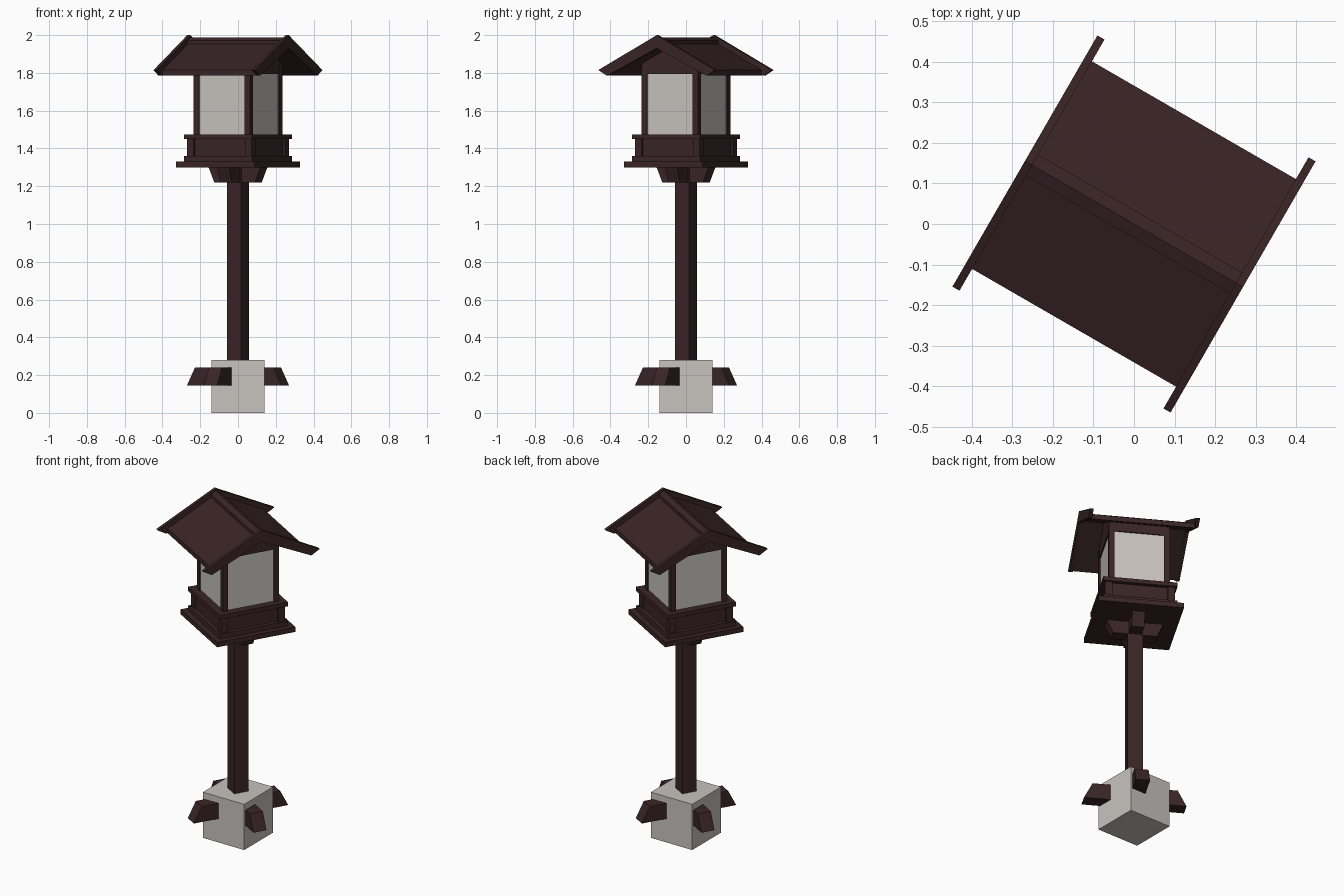
import bpy, math
from mathutils import Matrix

if "Cube" in bpy.data.objects:
    bpy.data.objects.remove(bpy.data.objects["Cube"])

TURN = Matrix.Rotation(math.radians(-30), 4, 'Z')


def material(name, rgb):
    m = bpy.data.materials.new(name)
    m.diffuse_color = (*rgb, 1)
    m.use_nodes = True
    m.node_tree.nodes["Principled BSDF"].inputs["Base Color"].default_value = m.diffuse_color
    return m


WOOD = material("dark_wood", (0.042, 0.0185, 0.0195))
PALE = material("pale_stone_and_paper", (0.58, 0.55, 0.52))


def prism(name, profile, u0, u1, mat, axis='x', turned=True):
    """Extrude a (side, z) profile along local x or y."""
    n = len(profile)
    verts = [(u, s, z) if axis == 'x' else (-s, u, z) for u in (u0, u1) for s, z in profile]
    faces = [tuple(range(n))[::-1], tuple(range(n, 2 * n))]
    faces += [(i, (i + 1) % n, n + (i + 1) % n, n + i) for i in range(n)]
    me = bpy.data.meshes.new(name)
    me.from_pydata(verts, [], faces)
    if turned:
        me.transform(TURN)
    me.materials.append(mat)
    ob = bpy.data.objects.new(name, me)
    bpy.context.collection.objects.link(ob)
    return ob


def box(name, x0, x1, y0, y1, z0, z1, mat=WOOD, turned=True):
    return prism(name, [(y0, z0), (y1, z0), (y1, z1), (y0, z1)], x0, x1, mat, 'x', turned)


def slab(name, a, z0, z1, mat=WOOD, turned=True):
    return box(name, -a, a, -a, a, z0, z1, mat, turned)


# footing block, square to the axes, and the pole
slab("footing_block", 0.14, 0, 0.28, PALE, False)
slab("pole", 0.043, 0.28, 1.3)

# crossed beams with slanted ends: low braces and upper brackets
brace = [(-0.289, 0.145), (0.289, 0.145), (0.24, 0.24), (-0.24, 0.24)]
bracket = [(-0.124, 1.22), (0.124, 1.22), (0.159, 1.30), (-0.159, 1.30)]
for axis in 'xy':
    prism("foot_brace_" + axis, brace, -0.04, 0.04, WOOD, axis)
    prism("top_bracket_" + axis, bracket, -0.036, 0.036, WOOD, axis)

# stepped lantern base
slab("base_plate", 0.24, 1.30, 1.33)
slab("base_step", 0.209, 1.33, 1.36)
slab("base_wall", 0.185, 1.36, 1.45)
slab("sill", 0.209, 1.45, 1.475)

# lantern box with corner posts
slab("paper_panels", 0.163, 1.475, 1.80, PALE)
for i, (sx, sy) in enumerate([(-1, -1), (1, -1), (1, 1), (-1, 1)]):
    for name, inner, outer, z0, z1 in (("lantern_post", 0.14, 0.172, 1.475, 1.84),
                                       ("base_post", 0.157, 0.197, 1.36, 1.45)):
        x, y = sorted((sx * inner, sx * outer)), sorted((sy * inner, sy * outer))
        box(f"{name}_{i}", *x, *y, z0, z1)

# gable infill under the roof
prism("gable_box", [(-0.17, 1.795), (0.17, 1.795), (0.17, 1.85), (0, 1.94), (-0.17, 1.85)],
      -0.17, 0.17, WOOD)

# gabled roof skin
S = 0.52
prism("roof", [(0, 1.938), (0.295, 1.785), (0.295, 1.815), (0, 1.968),
               (-0.295, 1.815), (-0.295, 1.785)], -0.292, 0.292, WOOD)

# ridge cap
prism("ridge_cap", [(-0.03, 1.945), (0, 1.955), (0.03, 1.945), (0.03, 1.972),
                    (0, 1.988), (-0.03, 1.972)], -0.292, 0.292, WOOD)

# barge boards at each gable end
barge = [(0, 1.93), (0.305, 1.785), (0.357, 1.815), (0, 2.0), (-0.357, 1.815), (-0.305, 1.785)]
for side, u in (("left", -0.31), ("right", 0.29)):
    prism("barge_board_" + side, barge, u, u + 0.02, WOOD)
